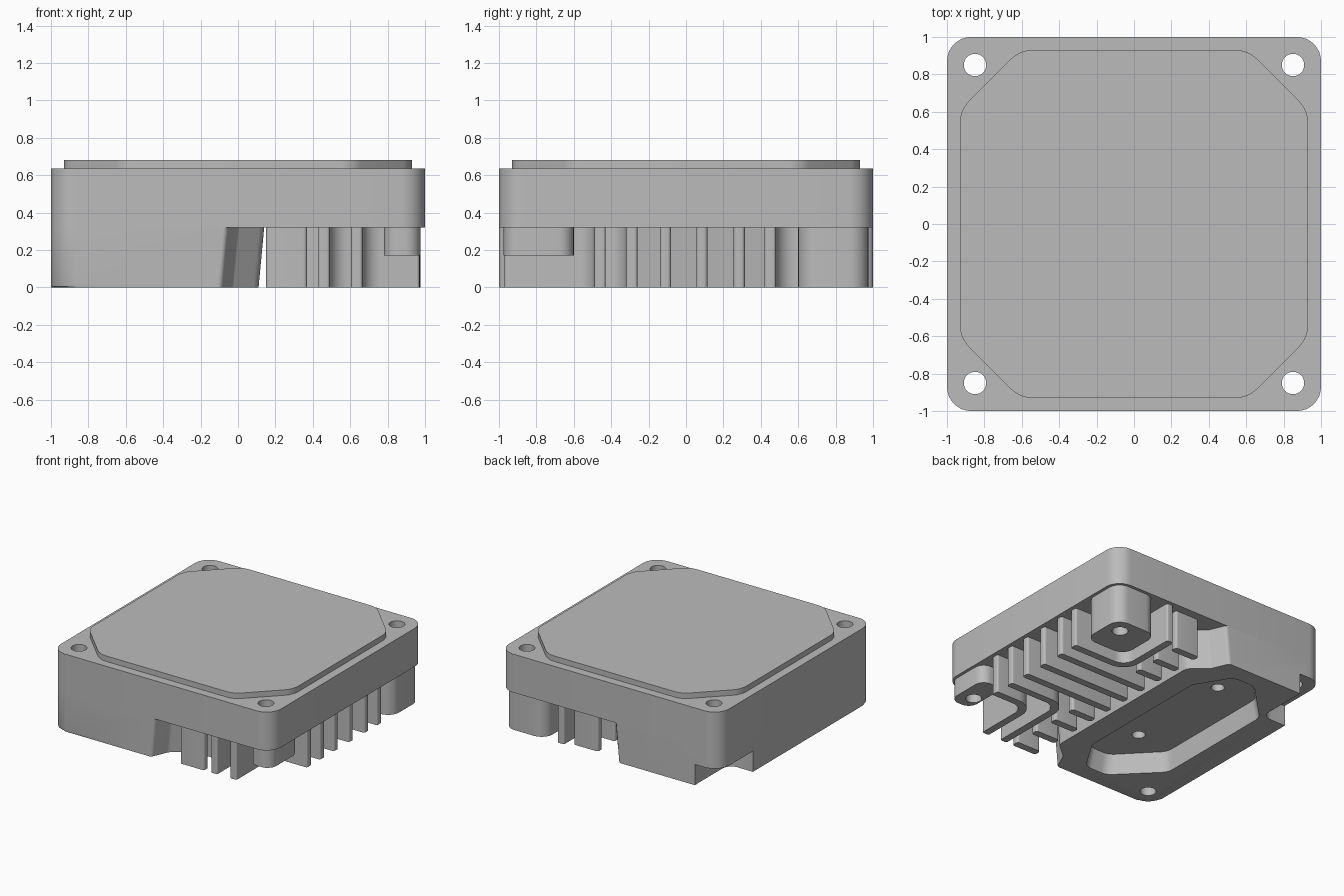
import bpy, bmesh, math
from mathutils import Vector

old = bpy.data.objects.get("Cube")
if old:
    bpy.data.objects.remove(old, do_unlink=True)

grey = bpy.data.materials.new("cast_grey")
grey.use_nodes = True
grey.diffuse_color = (0.5, 0.5, 0.5, 1)
grey.node_tree.nodes["Principled BSDF"].inputs["Base Color"].default_value = (0.5, 0.5, 0.5, 1)

SKIRT, DECK, TOP = 0.32, 0.635, 0.68   # underside of plate, top of plate, top of lid
EDGE, HOLE = 0.97, 0.85


def rounded(corners, steps=8):
    """Fillet each (x, y, radius) corner of a closed outline."""
    out = []
    for i, (x, y, r) in enumerate(corners):
        p = Vector((x, y))
        a = Vector(corners[i - 1][:2]) - p
        b = Vector(corners[(i + 1) % len(corners)][:2]) - p
        if r <= 0:
            out.append(p)
            continue
        half = a.angle(b) / 2
        reach = r / math.tan(half)
        a.normalize()
        b.normalize()
        centre = p + (a + b).normalized() * (r / math.sin(half))
        start, end = p + a * reach - centre, p + b * reach - centre
        sweep = start.angle_signed(end)
        for k in range(steps + 1):
            t = -sweep * k / steps
            c, s = math.cos(t), math.sin(t)
            out.append(centre + Vector((start.x * c - start.y * s, start.x * s + start.y * c)))
    return out


def finish(name, bm):
    bmesh.ops.recalc_face_normals(bm, faces=bm.faces)
    mesh = bpy.data.meshes.new(name)
    bm.to_mesh(mesh)
    bm.free()
    mesh.materials.append(grey)
    ob = bpy.data.objects.new(name, mesh)
    bpy.context.collection.objects.link(ob)
    return ob


def prism(name, corners, z0, z1, bevel_z=None, bevel=0.012, lower=None):
    """Extrude a rounded outline; 'lower' is an optional drafted outline at z0."""
    bm = bmesh.new()
    top = [bm.verts.new((p.x, p.y, z1)) for p in rounded(corners)]
    low = [bm.verts.new((p.x, p.y, z0)) for p in rounded(lower or corners)]
    bm.faces.new(top)
    bm.faces.new(low[::-1])
    n = len(top)
    for i in range(n):
        bm.faces.new((low[i], low[(i + 1) % n], top[(i + 1) % n], top[i]))
    if bevel_z is not None:
        rim = [e for e in bm.edges if all(abs(v.co.z - bevel_z) < 1e-5 for v in e.verts)]
        bmesh.ops.bevel(bm, geom=rim, offset=bevel, segments=2, profile=0.5, affect='EDGES')
    return finish(name, bm)


def box(x0, x1, y0, y1, r):
    return [(x0, y0, r), (x1, y0, r), (x1, y1, r), (x0, y1, r)]


def cylinders(name, centres, radius, z0, z1):
    bm = bmesh.new()
    for x, y in centres:
        geo = bmesh.ops.create_cone(bm, cap_ends=True, segments=32, radius1=radius,
                                    radius2=radius, depth=z1 - z0)
        bmesh.ops.translate(bm, verts=geo["verts"], vec=(x, y, (z0 + z1) / 2))
    return finish(name, bm)


def cut(ob, *cutters):
    for c in cutters:
        m = ob.modifiers.new("cut", 'BOOLEAN')
        m.operation, m.solver, m.object = 'DIFFERENCE', 'EXACT', c
    bpy.context.view_layer.update()
    graph = bpy.context.evaluated_depsgraph_get()
    mesh = bpy.data.meshes.new_from_object(ob.evaluated_get(graph))
    ob.modifiers.clear()
    ob.data = mesh


# Cutters
screw_cut = cylinders("screw_cutter", [(sx * HOLE, sy * HOLE) for sx in (-1, 1) for sy in (-1, 1)],
                      0.06, -0.2, 0.9)
floor_cut = cylinders("floor_hole_cutter", [(-0.43, -0.46), (-0.43, 0.46)], 0.05, 0.1, 0.28)
half_pocket = [(-0.08, 0.58, 0.12), (-0.25, 0.86, 0.1), (-0.45, 0.86, 0.12), (-0.78, 0.53, 0.12)]
pocket = half_pocket + [(x, -y, r) for x, y, r in reversed(half_pocket)]
inner = [(-0.43 + (x + 0.43) * 0.93, y * 0.965, r) for x, y, r in pocket]
pocket_cut = prism("pocket_cutter", pocket[::-1], -0.001, 0.16)
bpy.data.objects.remove(pocket_cut)
pocket_cut = prism("pocket_cutter", inner, -0.002, 0.16, lower=pocket)
notch_cut = prism("notch_cutter", box(-1.3, -0.78, 0.56, 1.3, 0.08), -0.2, 0.17)

# Square mounting plate and raised octagonal lid
plate = prism("mounting_plate", box(-1, 1, -1, 1, 0.13), SKIRT, DECK)
cut(plate, screw_cut)
a, b = 0.93, 0.61
lid_outline = [(a, -b, .16), (a, b, .16), (b, a, .16), (-b, a, .16),
               (-a, b, .16), (-a, -b, .16), (-b, -a, .16), (b, -a, .16)]
prism("lid", lid_outline, DECK, TOP, bevel_z=TOP)


# Solid half with drafted inner wall, pocket and clipped corner
def block_outline(draft):
    d = draft
    return [(-1, -1, .13), (-0.06 - d, -1, .03), (0.0 - d, -0.86, .05), (0.14 - d, -0.74, .08),
            (0.14 - d, 0.74, .08), (0.0 - d, 0.86, .05), (-0.06 - d, 1, .03), (-1, 1, .13)]


block = prism("housing_block", block_outline(0), 0, SKIRT, bevel_z=0, lower=block_outline(0.03))
cut(block, pocket_cut, notch_cut, floor_cut, screw_cut)

# Screw posts: full height at the back, short at the front
back_post = prism("back_post", box(0.6, 0.975, 0.6, 0.975, 0.1), 0, SKIRT)
front_post = prism("front_post", box(0.78, 0.975, -0.975, -0.6, 0.08), 0.17, SKIRT)
cut(back_post, screw_cut)
cut(front_post, screw_cut)

# Cooling fins
T = 0.03


def straight_fin(name, y, x1):
    prism(name, box(0.15, x1, y - T, y + T, 0.02), 0, SKIRT)


def bent_fin(name, cx, cy, side):
    s, t = side, side * T
    prism(name, [(EDGE, cy + t, .015), (cx + T, cy + t, .1), (cx + T, s * EDGE, .015),
                 (cx - T, s * EDGE, .015), (cx - T, cy - t, .15), (EDGE, cy - t, .015)], 0, SKIRT)


for i, y in enumerate((-0.11, 0.085, 0.285)):
    straight_fin(f"long_fin_{i + 1}", y, EDGE)
for i, y in enumerate((-0.94, -0.72, -0.5, -0.3, 0.48, 0.68, 0.9)):
    straight_fin(f"short_fin_{i + 1}", y, 0.37)
bent_fin("front_bent_fin_outer", 0.635, -0.46, -1)
bent_fin("front_bent_fin_inner", 0.46, -0.29, -1)
bent_fin("back_bent_fin", 0.46, 0.45, 1)

# Remove helpers and shade curved walls smoothly
for c in (screw_cut, floor_cut, pocket_cut, notch_cut):
    bpy.data.objects.remove(c, do_unlink=True)
for ob in bpy.context.collection.objects:
    if ob.type == 'MESH' and grey.name in ob.data.materials:
        ob.data.polygons.foreach_set("use_smooth", [True] * len(ob.data.polygons))
        ob.data.set_sharp_from_angle(angle=math.radians(30))
        ob.data.update()
